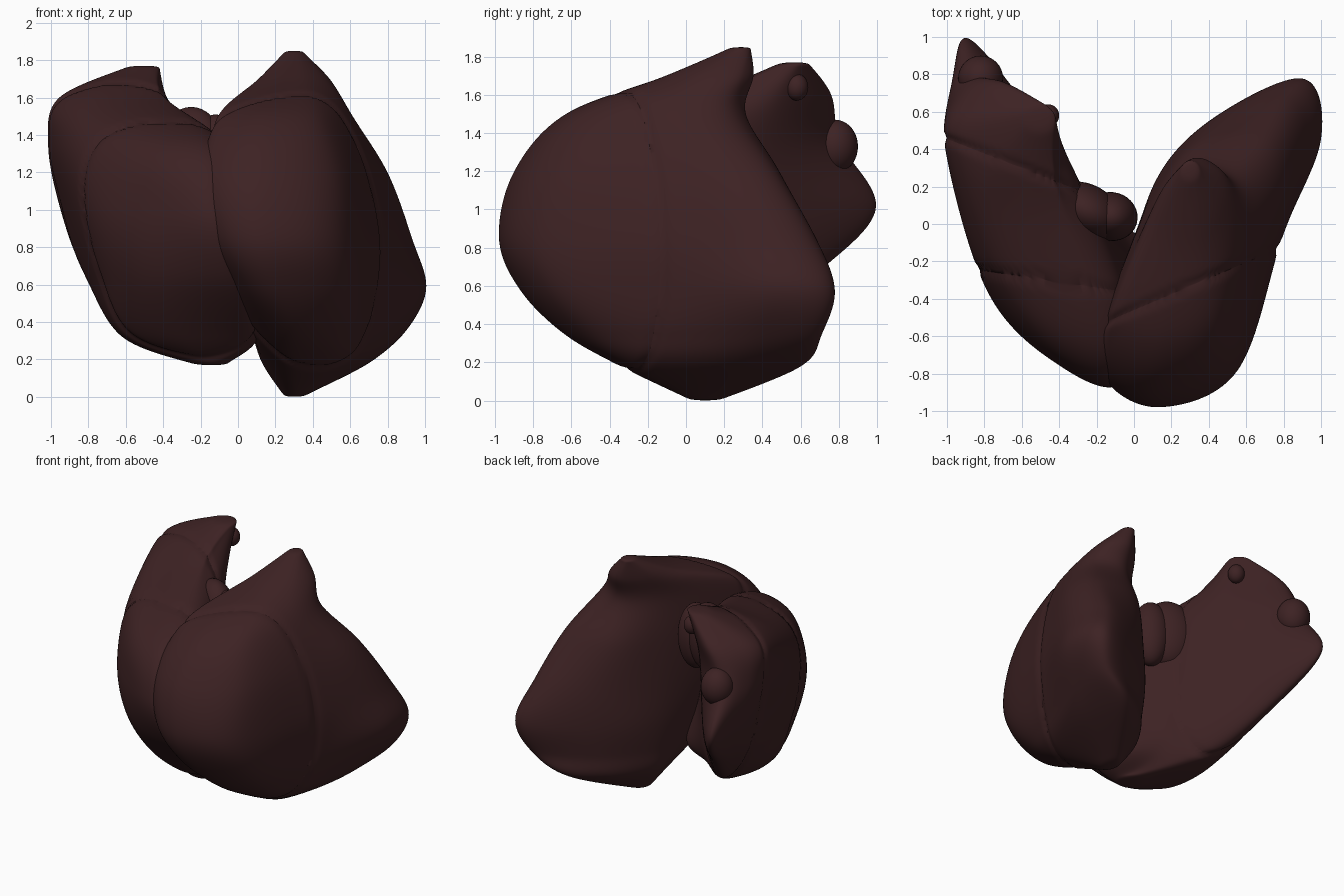
import bpy, bmesh, math
from mathutils import Vector, Matrix

if "Cube" in bpy.data.objects:
    bpy.data.objects.remove(bpy.data.objects["Cube"])

mat = bpy.data.materials.new("dark_red_brown")
mat.diffuse_color = (0.047, 0.016, 0.017, 1)
mat.use_nodes = True
mat.node_tree.nodes["Principled BSDF"].inputs["Base Color"].default_value = mat.diffuse_color


def spline(a, b, c, d, t):
    return 0.5 * (2 * b + (c - a) * t + (2 * a - 5 * b + 4 * c - d) * t * t
                  + (3 * b - a - 3 * c + d) * t ** 3)


def ring(x, y, rx, ry, n, turn):
    """Small end outline, starting at the inner front like the others."""
    start = math.radians(200 if turn > 0 else -20)
    return [(x + rx * math.cos(start + turn * k * math.tau / n),
             y + ry * math.sin(start + turn * k * math.tau / n)) for k in range(n)]


def finish(bm, name):
    bmesh.ops.recalc_face_normals(bm, faces=bm.faces[:])
    me = bpy.data.meshes.new(name)
    bm.to_mesh(me)
    bm.free()
    ob = bpy.data.objects.new(name, me)
    bpy.context.collection.objects.link(ob)
    me.materials.append(mat)
    bpy.ops.object.select_all(action='DESELECT')
    ob.select_set(True)
    bpy.context.view_layer.objects.active = ob
    bpy.ops.object.shade_smooth_by_angle(angle=math.radians(50))
    return ob


def loft(levels, around=18, up=18):
    """Smooth closed skin through (height, outline) levels."""
    rings = []
    for z, pts in levels:
        p = [Vector((x, y, z)) for x, y in pts]
        n = len(p)
        rings.append([spline(p[i - 1], p[i], p[(i + 1) % n], p[(i + 2) % n], k / around)
                      for i in range(n) for k in range(around)])
    m, rows = len(rings), []
    for i in range(m - 1):
        a, b, c, d = rings[max(i - 1, 0)], rings[i], rings[i + 1], rings[min(i + 2, m - 1)]
        for k in range(up + (i == m - 2)):
            rows.append([spline(*q, k / up) for q in zip(a, b, c, d)])
    bm = bmesh.new()
    vs = [[bm.verts.new(co) for co in r] for r in rows]
    n = len(vs[0])
    for r, s in zip(vs, vs[1:]):
        for j in range(n):
            bm.faces.new((r[j], r[(j + 1) % n], s[(j + 1) % n], s[j]))
    for end, dz in ((vs[0], -0.008), (vs[-1], 0.008)):
        tip = bm.verts.new(sum((v.co for v in end), Vector()) / n + Vector((0, 0, dz)))
        for j in range(n):
            bm.faces.new((end[j], end[(j + 1) % n], tip))
    bmesh.ops.recalc_face_normals(bm, faces=bm.faces[:])
    for _ in range(6):
        bmesh.ops.smooth_vert(bm, verts=bm.verts[:], factor=0.5,
                              use_axis_x=True, use_axis_y=True, use_axis_z=True)
    return bm


def segments(bm, seams, names):
    """Press a groove along each seam plane y = a + b*x, then cut into parts."""
    planes = [(Vector((0, a, 0)), Vector((-b, 1, 0)).normalized()) for a, b in seams]
    bm.normal_update()
    for v in bm.verts:
        for co, no in planes:
            d = (v.co - co).dot(no)
            v.co -= v.normal * 0.014 * math.exp(-(d / 0.022) ** 2)
    for i, name in enumerate(names):
        part = bm.copy()
        cuts = []
        if i > 0:
            cuts.append((planes[i - 1][0], -planes[i - 1][1]))
        if i < len(planes):
            cuts.append(planes[i])
        for co, no in cuts:
            res = bmesh.ops.bisect_plane(part, geom=part.verts[:] + part.edges[:] + part.faces[:],
                                         plane_co=co, plane_no=no, clear_outer=True)
            edges = [e for e in res["geom_cut"] if isinstance(e, bmesh.types.BMEdge)]
            bmesh.ops.holes_fill(part, edges=edges, sides=0)
        finish(part, name)
    bm.free()


def blob(name, loc, size, rot=0):
    bm = bmesh.new()
    bmesh.ops.create_uvsphere(bm, u_segments=32, v_segments=20, radius=1)
    bm.transform(Matrix.Translation(loc) @ Matrix.Rotation(math.radians(rot), 4, 'Z')
                 @ Matrix.Diagonal((*size, 1)))
    return finish(bm, name)


# Large lobe: outlines run inner front, front, outer side, back tip, inner side
big = [
    (0.0, ring(.3, .1, .05, .07, 9, 1)),
    (0.18, [(.14, 0), (.18, -.2), (.3, -.34), (.5, -.29), (.63, -.05), (.7, .3), (.62, .6), (.36, .47), (.15, .2)]),
    (0.35, [(.07, -.2), (.1, -.45), (.28, -.64), (.55, -.5), (.72, -.1), (.88, .38), (.84, .71), (.42, .54), (.12, .2)]),
    (0.58, [(-.02, -.35), (0, -.72), (.2, -.87), (.57, -.69), (.77, -.1), (1.0, .45), (.9, .78), (.4, .55), (.1, .2)]),
    (0.85, [(-.09, -.4), (-.13, -.82), (.14, -.98), (.55, -.79), (.78, -.1), (.93, .42), (.8, .68), (.38, .52), (.1, .18)]),
    (1.2, [(-.14, -.45), (-.18, -.75), (.12, -.9), (.52, -.71), (.71, -.12), (.8, .25), (.7, .47), (.35, .44), (.1, .14)]),
    (1.5, [(-.1, -.4), (-.05, -.55), (.17, -.63), (.43, -.52), (.58, -.15), (.61, .12), (.52, .27), (.32, .3), (.1, .08)]),
    (1.7, [(.11, .03), (.15, -.05), (.24, -.1), (.36, -.09), (.46, .03), (.49, .18), (.45, .3), (.32, .35), (.16, .2)]),
    (1.85, ring(.3, .29, .045, .05, 9, 1)),
]
segments(loft(big), [(-.46, .425)], ["large_lobe_front", "large_lobe_back"])

# Small lobe: same order, mirrored to the other side
small = [
    (0.17, ring(-.14, -.22, .08, .08, 8, -1)),
    (0.32, [(.08, -.12), (.06, -.42), (-.3, -.46), (-.56, -.3), (-.62, -.05), (-.55, .2), (-.45, .25), (-.2, .05)]),
    (0.65, [(.05, -.25), (0, -.75), (-.4, -.68), (-.69, -.4), (-.81, .1), (-.8, .5), (-.7, .66), (-.34, .26)]),
    (1.0, [(0, -.3), (-.08, -.85), (-.45, -.72), (-.79, -.35), (-.93, .3), (-.94, .78), (-.86, .98), (-.39, .36)]),
    (1.35, [(-.08, -.3), (-.15, -.64), (-.5, -.54), (-.84, -.14), (-1.0, .35), (-.99, .65), (-.82, .8), (-.39, .4)]),
    (1.6, [(-.39, .2), (-.42, .11), (-.57, .1), (-.8, .2), (-.95, .45), (-.91, .62), (-.7, .76), (-.41, .5)]),
    (1.77, ring(-.5, .57, .08, .07, 8, -1)),
]
segments(loft(small), [(-.37, -.15), (.065, -.39)],
         ["small_lobe_front", "small_lobe_middle", "small_lobe_back"])

# Little middle lobe in two halves, plus the knobs on the back end
blob("middle_lobe_inner", (-.12, .04, 1.26), (.14, .13, .25), -15)
blob("middle_lobe_outer", (-.25, .07, 1.29), (.2, .14, .26), -30)
blob("back_knob", (-.82, .78, 1.33), (.12, .12, .14))
blob("top_nub", (-.46, .58, 1.64), (.06, .06, .07))
